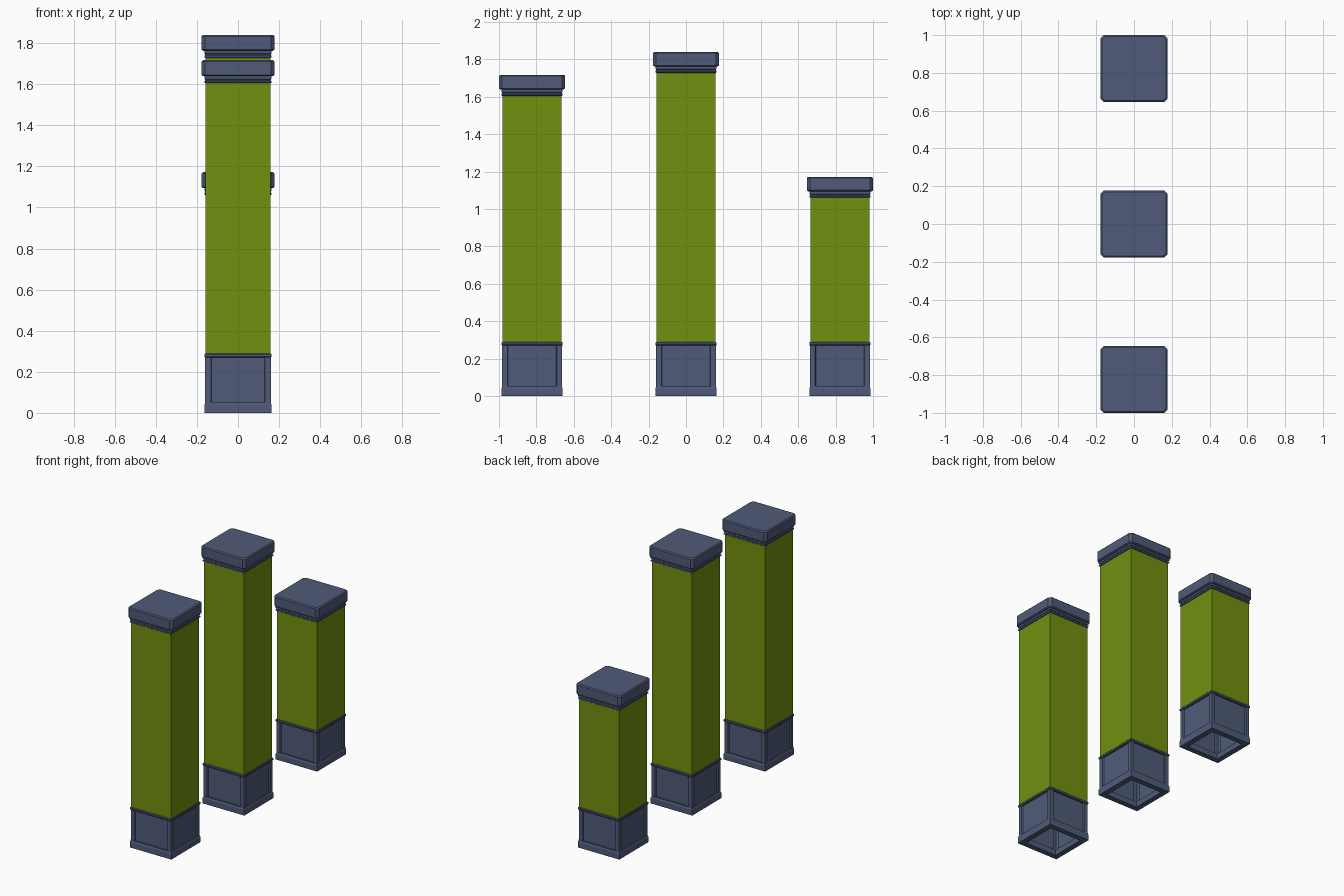
import bpy, bmesh

if "Cube" in bpy.data.objects:
    bpy.data.objects.remove(bpy.data.objects["Cube"])


def material(name, color):
    m = bpy.data.materials.new(name)
    m.diffuse_color = (*color, 1)
    m.use_nodes = True
    m.node_tree.nodes["Principled BSDF"].inputs["Base Color"].default_value = m.diffuse_color
    return m


slate = material("slate", (0.08, 0.105, 0.19))
green = material("green", (0.17, 0.28, 0.005))


def turn4(side):
    """Repeat one side's outline points around the four sides."""
    pts = []
    for _ in range(4):
        pts += side
        side = [(-y, x) for x, y in side]
    return pts


def square(h, c=0):
    return turn4([(-h + c, -h), (h - c, -h)] if c else [(-h, -h)])


def panelled(h, p, r):
    """Square outline with a shallow recess between corner posts."""
    q = p - 0.004
    return turn4([(-h, -h), (-p, -h), (-q, -r), (q, -r), (p, -h)])


def loft(name, rings, mat, y, capped=True):
    bm = bmesh.new()
    loops = [[bm.verts.new((px, py, z)) for px, py in pts] for pts, z in rings]
    n = len(loops[0])
    for a, b in zip(loops, loops[1:]):
        for i in range(n):
            j = (i + 1) % n
            bm.faces.new((a[i], a[j], b[j], b[i]))
    if capped:
        bm.faces.new(loops[0][::-1])
        bm.faces.new(loops[-1])
    mesh = bpy.data.meshes.new(name)
    bm.to_mesh(mesh)
    bm.free()
    mesh.materials.append(mat)
    ob = bpy.data.objects.new(name, mesh)
    ob.location.y = y
    bpy.context.collection.objects.link(ob)
    return ob


def pillar(tag, y, top):
    # Hollow base: plinth ring, panelled walls, top rim
    loft(f"{tag}_plinth", [(square(h), z) for h, z in (
        (0.125, 0.04), (0.125, 0), (0.164, 0), (0.164, 0.04),
        (0.161, 0.046), (0.161, 0.054), (0.148, 0.054))], slate, y, False)
    wall = panelled(0.1595, 0.132, 0.151)
    loft(f"{tag}_base_panels", [(wall, 0.05), (wall, 0.275)], slate, y, False)
    loft(f"{tag}_base_rim", [(square(h), z) for h, z in (
        (0.148, 0.27), (0.161, 0.27), (0.164, 0.274), (0.164, 0.284),
        (0.161, 0.288), (0.15, 0.288))], slate, y, False)
    # Coloured shaft
    loft(f"{tag}_shaft", [(square(0.1585), 0.28), (square(0.1585), top - 0.105)],
         green, y)
    # Stepped neck moulding
    loft(f"{tag}_neck", [(square(h), top - d) for h, d in (
        (0.160, 0.112), (0.164, 0.109), (0.164, 0.103), (0.160, 0.099),
        (0.160, 0.094), (0.164, 0.091), (0.164, 0.074))], slate, y)
    # Cap slab with clipped corners and bevelled rims
    loft(f"{tag}_cap", [(square(h, 0.017), top - d) for h, d in (
        (0.170, 0.078), (0.177, 0.072), (0.177, 0.007), (0.170, 0))], slate, y)


for tag, y, top in (("front", -0.823, 1.717), ("middle", 0, 1.84), ("rear", 0.823, 1.172)):
    pillar(tag, y, top)
